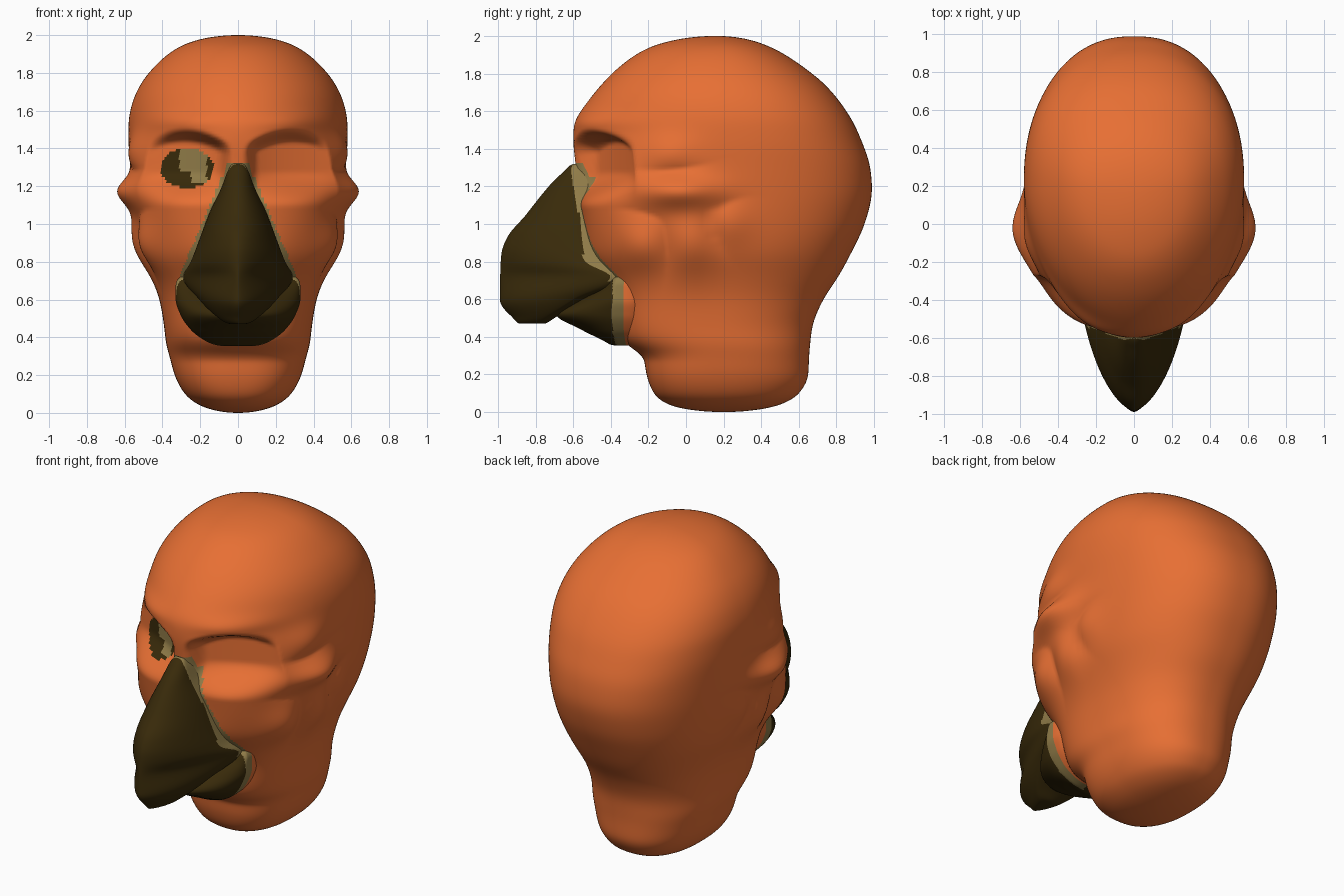
import bpy, bmesh, math

if "Cube" in bpy.data.objects:
    bpy.data.objects.remove(bpy.data.objects["Cube"])


def material(name, rgb):
    m = bpy.data.materials.new(name)
    m.diffuse_color = (*rgb, 1)
    m.use_nodes = True
    m.node_tree.nodes["Principled BSDF"].inputs["Base Color"].default_value = m.diffuse_color
    return m


ORANGE = material("orange", (0.80, 0.16, 0.034))
DARK = material("dark_brown", (0.040, 0.023, 0.003))
TAN = material("tan", (0.28, 0.20, 0.065))


def hermite(us, vs, u):
    """Smooth curve through the key values, without overshoot."""
    u = max(0, min(1, u))
    k = 0
    while k < len(us) - 2 and u > us[k + 1]:
        k += 1
    d = [(vs[i + 1] - vs[i]) / (us[i + 1] - us[i]) for i in range(len(us) - 1)]

    def tangent(i):
        if i == 0 or i == len(us) - 1:
            return d[max(0, i - 1)]
        a, b = d[i - 1], d[i]
        return 0 if a * b <= 0 else 2 * a * b / (a + b)
    h = us[k + 1] - us[k]
    t = (u - us[k]) / h
    return ((2*t**3 - 3*t*t + 1) * vs[k] + (t**3 - 2*t*t + t) * h * tangent(k)
            + (3*t*t - 2*t**3) * vs[k + 1] + (t**3 - t*t) * h * tangent(k + 1))


def soft_curve(us, vs, u, soft):
    """Average over a small window, closing to nothing at both ends."""
    w = soft * min(1, 4 * min(u, 1 - u))
    if w <= 0:
        return hermite(us, vs, u)
    return sum(hermite(us, vs, u + w * i / 4) * (5 - abs(i)) for i in range(-4, 5)) / 25


def loft(name, keys, rows, sides, mats, rule, warp=None, angle=180, soft=0):
    """Keys, bottom to top: z, front y, widest y, back y, half width,
    front squareness, back squareness."""
    z0, z1 = keys[0][0], keys[-1][0]
    us = [math.acos(max(-1, min(1, 1 - 2 * (k[0] - z0) / (z1 - z0)))) / math.pi for k in keys]
    cols = [[k[c] for k in keys] for c in range(7)]
    bm = bmesh.new()
    rings = []
    for r in range(rows + 1):
        u = r / rows
        z = z0 + (z1 - z0) * (1 - math.cos(math.pi * u)) / 2
        yf, yc, yb, w, nf, nb = [soft_curve(us, cols[c], u, soft) for c in range(1, 7)]
        ring = []
        for s in range(sides):
            a = 2 * math.pi * s / sides
            c, sn = math.cos(a), math.sin(a)
            n, reach = (nb, yb - yc) if sn > 0 else (nf, yc - yf)
            x = w * math.copysign(abs(c) ** (2 / n), c)
            y = yc + reach * math.copysign(abs(sn) ** (2 / n), sn)
            ring.append(bm.verts.new(warp(x, y, z) if warp else (x, y, z)))
        rings.append(ring)
    for r in range(rows):
        yc = hermite(us, cols[2], (r + 0.5) / rows)
        for s in range(sides):
            t = (s + 1) % sides
            f = bm.faces.new((rings[r][s], rings[r][t], rings[r + 1][t], rings[r + 1][s]))
            f.material_index = rule(f.calc_center_median(), yc)
    bm.faces.new(rings[0][::-1])
    bm.faces.new(rings[-1])
    bmesh.ops.remove_doubles(bm, verts=bm.verts, dist=0.0004)
    bmesh.ops.recalc_face_normals(bm, faces=bm.faces)
    me = bpy.data.meshes.new(name)
    bm.to_mesh(me)
    bm.free()
    for m in mats:
        me.materials.append(m)
    ob = bpy.data.objects.new(name, me)
    bpy.context.collection.objects.link(ob)
    bpy.ops.object.select_all(action='DESELECT')
    ob.select_set(True)
    bpy.context.view_layer.objects.active = ob
    bpy.ops.object.shade_smooth_by_angle(angle=math.radians(angle))
    return ob


def bump(a, a0, sa, b, b0, sb):
    return math.exp(-((a - a0) / sa) ** 2 - ((b - b0) / sb) ** 2)


def smooth(a, b, v):
    t = max(0, min(1, (v - a) / (b - a)))
    return t * t * (3 - 2 * t)


def sculpt(x, y, z):
    """Eye sockets, cheekbones, jaw and temple hollows."""
    ax = abs(x)
    side = min(1, ax / 0.35)
    out = 0.085 * bump(y, -0.04, 0.2, z, 1.17, 0.085)        # cheekbone arch
    out += 0.04 * bump(y, 0.02, 0.13, z, 0.90, 0.16)         # jaw hinge
    out -= 0.03 * bump(y, -0.1, 0.14, z, 1.38, 0.1)          # temple
    out -= 0.05 * bump(y, -0.25, 0.14, z, 0.88, 0.13)        # hollow cheek
    out -= 0.025 * bump(y, 0.22, 0.12, z, 1.0, 0.12)         # behind the arch
    nx = x + math.copysign(out * side, x) if ax > 1e-6 else x
    ny = y
    if y < 0:
        # eye socket: press the face back to a slanting floor
        floor = -0.57 + 0.3 * (ax / 0.5) ** 0.65
        top = 1.505 - 1.4 * (ax - 0.28) ** 2
        mask = smooth(top, top - 0.075, z) * smooth(1.09, 1.28, z) * smooth(0.03, 0.10, ax)
        ny += mask * max(0, floor - y)
        ny -= 0.025 * bump(ax, 0.30, 0.17, z, 1.54, 0.05)    # brow ridge
    return nx, ny, z


def head_colour(c, yc):
    # marking inside one eye socket
    if c.y < 0 and math.hypot((c.x + 0.27) / 0.14, (c.z - 1.295) / 0.105) < 1:
        pale = -0.31 < c.x < -0.165 and c.z > (1.28 if c.x < -0.25 else 1.215)
        return 2 if pale else 1
    # tan edge around the upper beak
    if c.y < -0.36 and 0.70 < c.z < 1.33 and abs(c.x) < 0.05 + 0.43 * (1.33 - c.z):
        return 2
    return 0


def upper_colour(c, yc):
    return int(c.y > yc - 0.02 and c.z > 0.7)


def lower_colour(c, yc):
    # dark beak, thin tan edge, then the face colour
    return 0 if c.y < yc - 0.02 else 1 if c.y < yc + 0.025 else 2


# Skull, face and neck
loft("head", [
    (0.00, 0.20, 0.20, 0.20, 0.00, 2.2, 2.2),
    (0.04, -0.09, 0.20, 0.50, 0.20, 2.3, 2.3),
    (0.10, -0.17, 0.20, 0.60, 0.28, 2.5, 2.3),
    (0.20, -0.21, 0.20, 0.65, 0.335, 2.6, 2.3),
    (0.31, -0.23, 0.20, 0.655, 0.365, 2.6, 2.3),
    (0.36, -0.33, 0.18, 0.66, 0.38, 2.6, 2.3),
    (0.45, -0.36, 0.15, 0.67, 0.39, 2.8, 2.3),
    (0.60, -0.38, 0.15, 0.73, 0.415, 2.9, 2.3),
    (0.72, -0.44, 0.15, 0.81, 0.455, 2.7, 2.3),
    (0.85, -0.53, 0.15, 0.88, 0.51, 2.5, 2.3),
    (1.00, -0.55, 0.16, 0.95, 0.54, 2.7, 2.3),
    (1.18, -0.575, 0.18, 0.99, 0.56, 2.8, 2.3),
    (1.30, -0.585, 0.20, 0.98, 0.57, 2.4, 2.3),
    (1.45, -0.60, 0.22, 0.93, 0.58, 2.0, 2.3),
    (1.53, -0.595, 0.22, 0.895, 0.58, 1.9, 2.3),
    (1.64, -0.53, 0.21, 0.825, 0.56, 1.95, 2.3),
    (1.74, -0.45, 0.205, 0.74, 0.515, 2.0, 2.25),
    (1.83, -0.36, 0.20, 0.63, 0.445, 2.0, 2.2),
    (1.94, -0.19, 0.19, 0.45, 0.305, 2.0, 2.1),
    (1.98, -0.05, 0.18, 0.335, 0.19, 2.0, 2.0),
    (2.00, 0.16, 0.16, 0.16, 0.00, 2.0, 2.0),
], 200, 260, [ORANGE, DARK, TAN], head_colour, sculpt, soft=0.024)

# Hooked upper beak, with a tan edge where it meets the face
loft("upper_beak", [
    (0.47, -0.88, -0.80, -0.76, 0.03, 1.4, 2),
    (0.50, -0.92, -0.75, -0.70, 0.10, 1.4, 2),
    (0.60, -0.99, -0.60, -0.52, 0.205, 1.5, 2),
    (0.72, -0.988, -0.38, -0.22, 0.29, 1.35, 4),
    (0.80, -0.985, -0.51, -0.28, 0.25, 1.55, 4),
    (0.85, -0.98, -0.53, -0.33, 0.23, 1.65, 4),
    (0.93, -0.95, -0.54, -0.35, 0.20, 1.75, 4),
    (1.05, -0.85, -0.55, -0.38, 0.155, 1.9, 4),
    (1.20, -0.73, -0.58, -0.42, 0.085, 2, 4),
    (1.28, -0.65, -0.59, -0.45, 0.055, 2, 4),
    (1.32, -0.59, -0.58, -0.50, 0.02, 2, 4),
], 70, 120, [DARK, TAN], upper_colour, None, 40)

# Shorter lower beak
loft("lower_beak", [
    (0.355, -0.38, -0.35, -0.20, 0.08, 2, 4),
    (0.38, -0.44, -0.36, -0.20, 0.17, 2, 4),
    (0.44, -0.56, -0.37, -0.20, 0.25, 1.9, 4),
    (0.52, -0.69, -0.37, -0.20, 0.305, 1.8, 4),
    (0.60, -0.58, -0.37, -0.20, 0.33, 1.9, 4),
    (0.67, -0.46, -0.37, -0.20, 0.33, 2, 4),
    (0.72, -0.38, -0.36, -0.20, 0.30, 2, 4),
], 50, 120, [DARK, TAN, ORANGE], lower_colour, None, 40)
